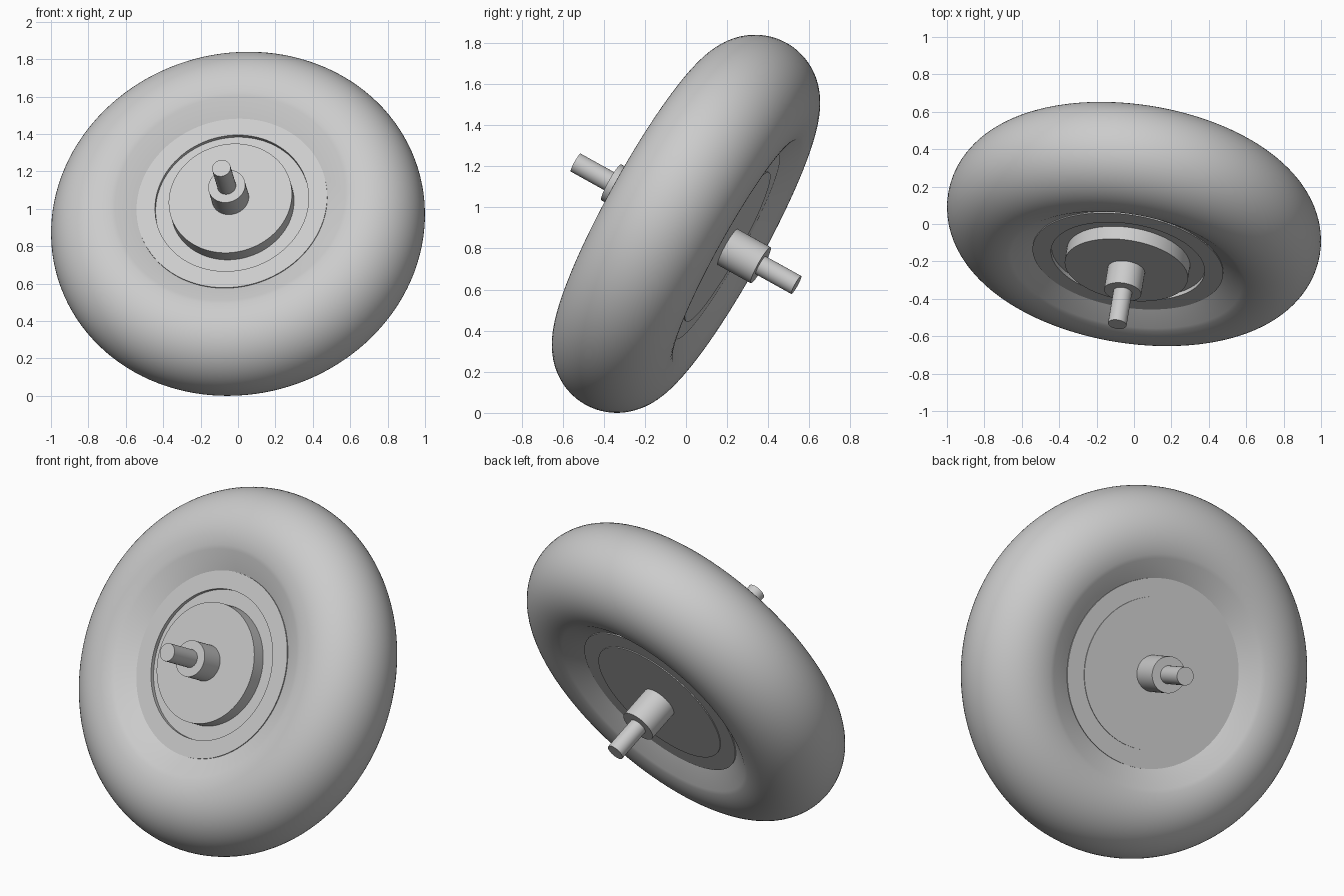
import bpy, bmesh
from math import cos, sin, radians, tau
from mathutils import Vector

cube = bpy.data.objects.get("Cube")
if cube:
    bpy.data.objects.remove(cube, do_unlink=True)

# Tilted axle line through the wheel centre
CENTRE = Vector((0, 0, 0.92))
AXIS = Vector((-0.144, -0.865, 0.48)).normalized()

grey = bpy.data.materials.new("plain grey")
grey.use_nodes = True
grey.diffuse_color = (0.6, 0.6, 0.6, 1)
grey.node_tree.nodes["Principled BSDF"].inputs["Base Color"].default_value = (0.6, 0.6, 0.6, 1)


def lathe(name, profile, steps=96, closed=False):
    """Spin (radius, height) points around the axle line."""
    bm = bmesh.new()
    verts = [bm.verts.new((r, 0, h)) for r, h in profile]
    edges = [bm.edges.new(pair) for pair in zip(verts, verts[1:])]
    if closed:
        edges.append(bm.edges.new((verts[-1], verts[0])))
    bmesh.ops.spin(bm, geom=verts + edges, cent=(0, 0, 0), axis=(0, 0, 1),
                   angle=tau, steps=steps)
    bmesh.ops.remove_doubles(bm, verts=bm.verts, dist=1e-4)
    bmesh.ops.recalc_face_normals(bm, faces=bm.faces)
    mesh = bpy.data.meshes.new(name)
    bm.to_mesh(mesh)
    bm.free()
    mesh.materials.append(grey)
    obj = bpy.data.objects.new(name, mesh)
    bpy.context.collection.objects.link(obj)
    obj.location = CENTRE
    obj.rotation_mode = 'QUATERNION'
    obj.rotation_quaternion = AXIS.to_track_quat('Z', 'Y')
    bpy.ops.object.select_all(action='DESELECT')
    obj.select_set(True)
    bpy.context.view_layer.objects.active = obj
    bpy.ops.object.shade_smooth_by_angle(angle=radians(35))
    return obj


def cylinder(name, radius, low, high, steps=48):
    return lathe(name, [(0, low), (radius, low), (radius, high), (0, high)], steps)


# Tyre: round tube with flattened bead slopes running under the rim
RING, TUBE, SWEEP, COUNT = 0.71, 0.297, radians(107), 48
tyre = []
for i in range(COUNT + 1):
    a = -SWEEP + 2 * SWEEP * i / COUNT
    tyre.append((RING + TUBE * cos(a), TUBE * sin(a)))
tyre += [(0.46, 0.193), (0.46, -0.193)]
lathe("tyre", tyre, 128, closed=True)

# Rim disc with a shallow recess in its front face
lathe("rim", [(0, -0.23), (0.515, -0.23), (0.515, 0.23), (0.415, 0.23),
              (0.415, 0.207), (0, 0.207)])

# Raised drum in the recess and thin plate on the back
cylinder("front_drum", 0.333, 0.19, 0.285, 96)
cylinder("back_plate", 0.415, -0.235, -0.2, 96)

# Axle with a collar on each side
for side, sign in (("front", 1), ("back", -1)):
    cylinder(side + "_collar", 0.1, sign * 0.2, sign * 0.42)
cylinder("axle", 0.05, -0.62, 0.62)
